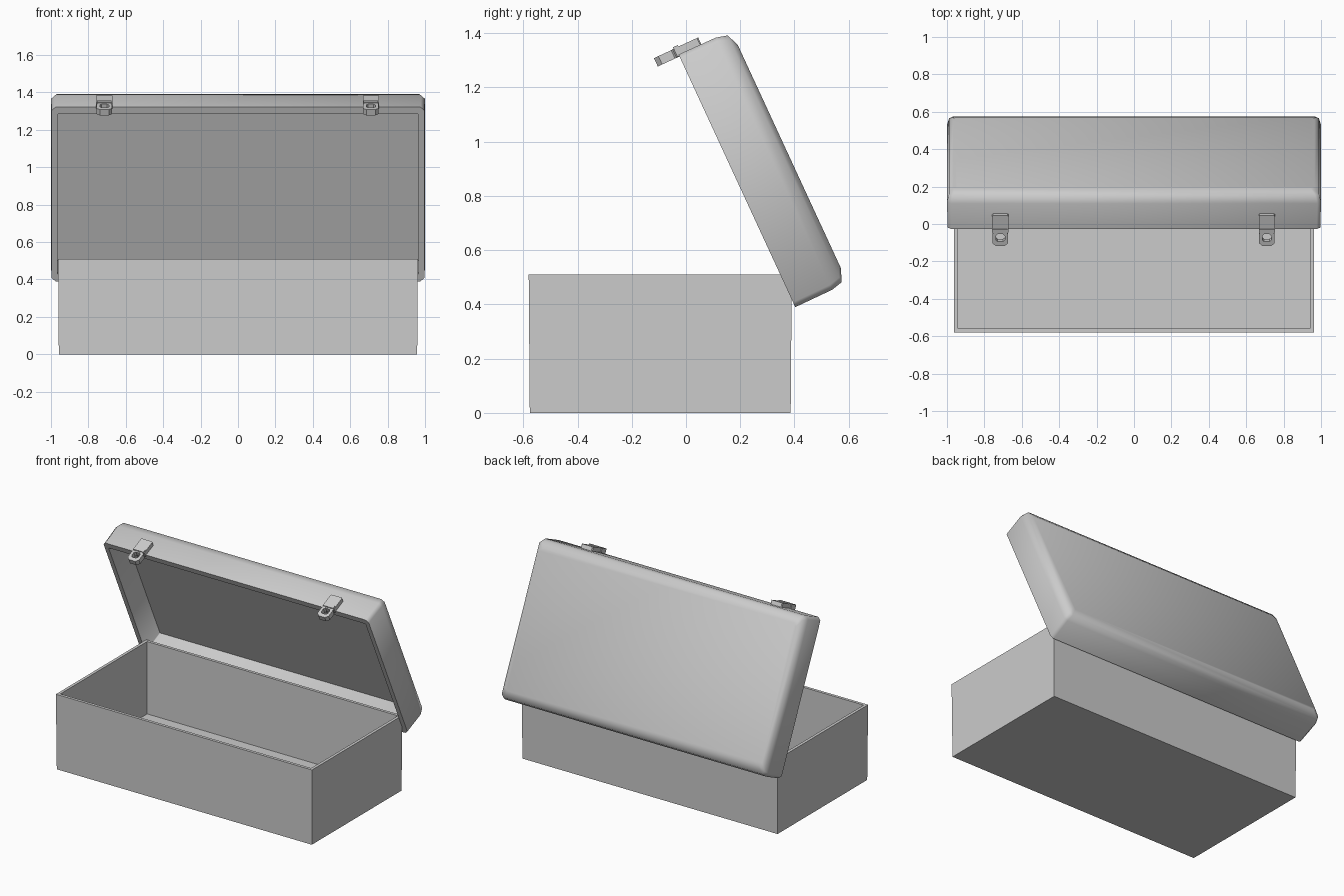
import bpy, bmesh, math
from mathutils import Vector

if "Cube" in bpy.data.objects:
    bpy.data.objects.remove(bpy.data.objects["Cube"])

HINGE = Vector((0, 0.403, 0.39))      # back rim corner of the open lid
TILT = math.radians(65.2)
U = Vector((0, -math.cos(TILT), math.sin(TILT)))   # along the lid, hinge to front
N = Vector((0, math.sin(TILT), math.cos(TILT)))    # out through the lid top
DEPTH = 1.026


def lid_point(x, a, h):
    return HINGE + Vector((x, 0, 0)) + U * a + N * h


def skin(name, rings, closed=False, smooth=0):
    """Join equal-length rings with quads; cap the ends or close the loop."""
    bm = bmesh.new()
    loops = [[bm.verts.new(p) for p in ring] for ring in rings]
    pairs = list(zip(loops, loops[1:]))
    if closed:
        pairs.append((loops[-1], loops[0]))
    else:
        bm.faces.new(loops[0])
        bm.faces.new(loops[-1])
    n = len(loops[0])
    for lo, hi in pairs:
        for i in range(n):
            j = (i + 1) % n
            bm.faces.new((lo[i], lo[j], hi[j], hi[i]))
    bmesh.ops.recalc_face_normals(bm, faces=bm.faces)
    mesh = bpy.data.meshes.new(name)
    bm.to_mesh(mesh)
    bm.free()
    obj = bpy.data.objects.new(name, mesh)
    bpy.context.collection.objects.link(obj)
    if smooth:
        bpy.context.view_layer.objects.active = obj
        obj.select_set(True)
        bpy.ops.object.shade_smooth_by_angle(angle=math.radians(smooth))
        obj.select_set(False)
    return obj


def rect(x0, x1, y0, y1, c=0):
    """Rectangle outline, with corners cut by c when given."""
    if not c:
        return [(x0, y0), (x1, y0), (x1, y1), (x0, y1)]
    return [(x0 + c, y0), (x1 - c, y0), (x1, y0 + c), (x1, y1 - c),
            (x1 - c, y1), (x0 + c, y1), (x0, y1 - c), (x0, y0 + c)]


# Open box, slightly narrower at the foot
def box_ring(z, inset):
    return [(x, y, z) for x, y in rect(-0.962 + inset, 0.962 - inset,
                                       -0.58 + inset, 0.39 - inset)]


skin("box_body", [box_ring(0, 0.004), box_ring(0.51, 0),
                  box_ring(0.51, 0.02), box_ring(0.02, 0.022)])


# Hollow lid with rounded top edges, leaning open
def lid_ring(h, ix, ia, c):
    return [lid_point(x, a, h)
            for x, a in rect(-1 + ix, 1 - ix, ia, DEPTH - ia, c)]


skin("lid", [lid_ring(0.17, 0.035, 0.04, 0.004),
             lid_ring(0, 0.035, 0.04, 0.004),
             lid_ring(0, 0.004, 0, 0.02),
             lid_ring(0.15, 0, 0.001, 0.02),
             lid_ring(0.194, 0.012, 0.012, 0.02),
             lid_ring(0.213, 0.035, 0.06, 0.02)], smooth=50)


# Latches on the lid front: plate, raised band and hooked loop
def slab(name, outline, cx, a0, a1):
    return skin(name, [[lid_point(cx + x, a, h) for x, h in outline]
                       for a in (a0, a1)])


for side, cx in (("left", -0.715), ("right", 0.71)):
    slab(side + "_latch_plate", rect(-0.043, 0.043, -0.012, 0.092, 0.005),
         cx, DEPTH - 0.006, DEPTH + 0.027)
    slab(side + "_latch_band", rect(-0.039, 0.039, -0.008, 0.012),
         cx, DEPTH + 0.02, DEPTH + 0.033)
    outer = rect(-0.042, 0.042, -0.088, 0.0, 0.018)
    hole = rect(-0.024, 0.024, -0.062, -0.018, 0.01)
    skin(side + "_latch_loop",
         [[lid_point(cx + x, a, h) for x, h in outline]
          for outline, a in ((outer, DEPTH - 0.008), (outer, DEPTH + 0.026),
                             (hole, DEPTH + 0.026), (hole, DEPTH - 0.008))],
         closed=True)
